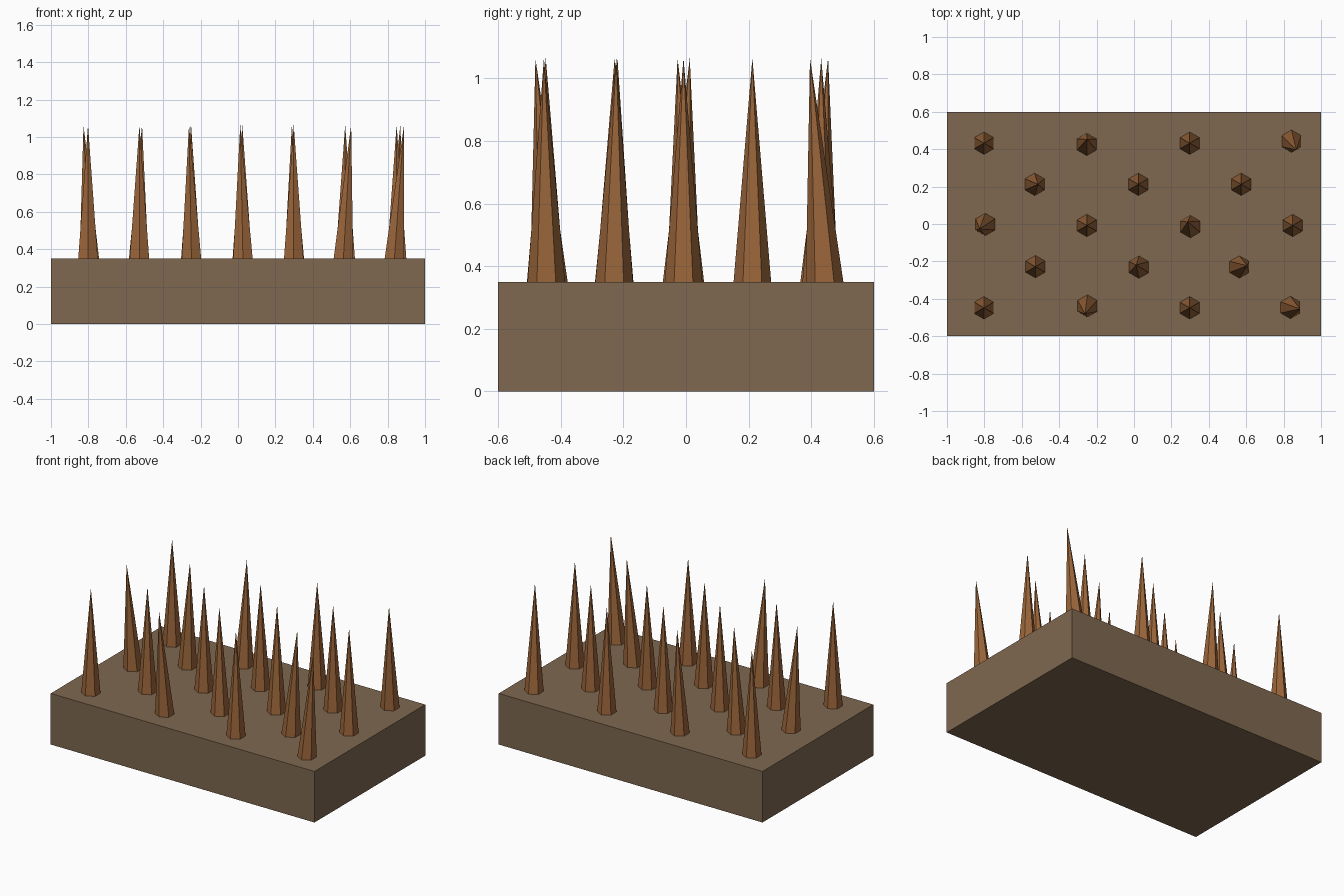
import bpy, bmesh
from math import sin, cos, pi
from mathutils import Vector

if "Cube" in bpy.data.objects:
    bpy.data.objects.remove(bpy.data.objects["Cube"])

TOP, TIP, BURY, R = 0.35, 1.065, 0.02, 0.06


def material(name, rgb):
    m = bpy.data.materials.new(name)
    m.diffuse_color = (*rgb, 1)
    m.use_nodes = True
    m.node_tree.nodes["Principled BSDF"].inputs["Base Color"].default_value = m.diffuse_color
    return m


def new_object(name, bm, mat):
    bmesh.ops.recalc_face_normals(bm, faces=bm.faces)
    me = bpy.data.meshes.new(name)
    bm.to_mesh(me)
    bm.free()
    me.materials.append(mat)
    ob = bpy.data.objects.new(name, me)
    bpy.context.collection.objects.link(ob)
    return ob


earth = material("earth", (0.21, 0.138, 0.08))
wood = material("wood", (0.33, 0.133, 0.043))

# Ground slab
bm = bmesh.new()
bmesh.ops.create_cube(bm, size=1)
for v in bm.verts:
    v.co = Vector((v.co.x * 2, v.co.y * 1.2, (v.co.z + 0.5) * TOP))
new_object("base_slab", bm, earth)


# Six-sided stake, its foot slightly sunk in the slab, tip leaning by (dx, dy)
def stake(name, x, y, dx, dy):
    k = 0.3                       # foot swings the other way a little
    foot = Vector((x - k * dx, y - k * dy, TOP))
    tip = Vector((x + dx, y + dy, TIP))
    axis = (tip - foot) / (TIP - TOP)
    foot -= axis * BURY
    r = R * (TIP - TOP + BURY) / (TIP - TOP)
    bm = bmesh.new()
    ring = [bm.verts.new(foot + Vector((r * cos(a), r * sin(a), 0)))
            for a in (pi / 2 + i * pi / 3 for i in range(6))]
    apex = bm.verts.new(tip)
    for i in range(6):
        bm.faces.new((ring[i], ring[(i + 1) % 6], apex))
    bm.faces.new(ring[::-1])
    new_object(name, bm, wood)


# Leaning stakes by (row, column); all others stand straight
lean = {
    (0, 1): (-0.010, -0.033), (0, 3): (0.040, -0.006),
    (1, 1): (-0.011, 0.009), (1, 2): (0.032, 0.005),
    (2, 0): (-0.024, -0.019), (2, 2): (-0.010, 0.020),
    (3, 0): (0.014, 0.0),
    (4, 1): (0.001, 0.022), (4, 3): (0.020, -0.036),
}

# Staggered rows of stakes
for row in range(5):
    odd = row % 2
    for col in range(3 if odd else 4):
        x = -0.802 + 0.55 * col + 0.275 * odd
        y = -0.448 + 0.22 * row
        stake(f"stake_{row}_{col}", x, y, *lean.get((row, col), (0, 0)))
